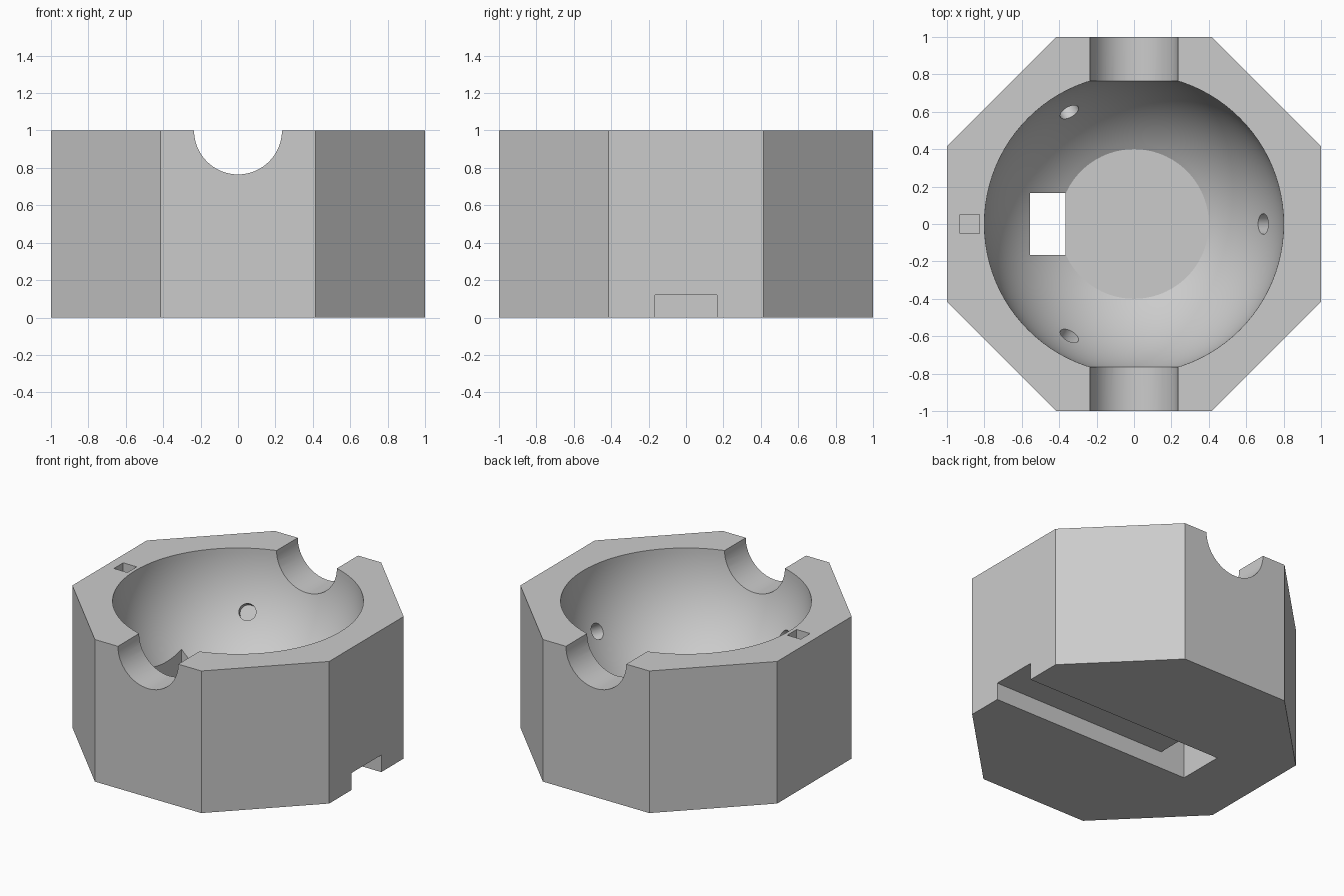
import bpy, bmesh, math
from mathutils import Matrix, Vector

cube = bpy.data.objects.get("Cube")
if cube:
    bpy.data.objects.remove(cube, do_unlink=True)

stone = bpy.data.materials.new("light_grey")
stone.use_nodes = True
GREY = (0.6, 0.6, 0.6, 1)
stone.diffuse_color = GREY
stone.node_tree.nodes["Principled BSDF"].inputs["Base Color"].default_value = GREY


def add_object(name, bm):
    bmesh.ops.recalc_face_normals(bm, faces=bm.faces)
    mesh = bpy.data.meshes.new(name)
    bm.to_mesh(mesh)
    bm.free()
    mesh.materials.append(stone)
    obj = bpy.data.objects.new(name, mesh)
    bpy.context.collection.objects.link(obj)
    return obj


def rod(name, sides, radius, start, end, turn=0):
    """Closed prism or cylinder running between two points."""
    start, end = Vector(start), Vector(end)
    axis = end - start
    place = (Matrix.Translation((start + end) / 2)
             @ axis.to_track_quat('Z', 'Y').to_matrix().to_4x4()
             @ Matrix.Rotation(turn, 4, 'Z'))
    bm = bmesh.new()
    bmesh.ops.create_cone(bm, cap_ends=True, segments=sides, radius1=radius,
                          radius2=radius, depth=axis.length, matrix=place)
    return add_object(name, bm)


def box(name, low, high):
    low, high = Vector(low), Vector(high)
    place = Matrix.Translation((low + high) / 2) @ Matrix.Diagonal((high - low).to_4d())
    place[3][3] = 1
    bm = bmesh.new()
    bmesh.ops.create_cube(bm, size=1, matrix=place)
    return add_object(name, bm)


def lathe(name, profile, steps):
    """Revolve a profile of (radius, height) pairs about z."""
    bm = bmesh.new()
    verts = [bm.verts.new((r, 0, z)) for r, z in profile]
    edges = [bm.edges.new(pair) for pair in zip(verts, verts[1:])]
    bmesh.ops.spin(bm, geom=verts + edges, cent=(0, 0, 0), axis=(0, 0, 1),
                   angle=math.tau, steps=steps)
    bmesh.ops.remove_doubles(bm, verts=bm.verts, dist=1e-5)
    return add_object(name, bm)


# Octagonal block
body = rod("octagonal_bowl", 8, 1 / math.cos(math.pi / 8),
           (0, 0, 0), (0, 0, 1), math.pi / 8)

# Hemispherical bowl with a flat floor
BOWL = 0.8
arc = [math.radians(30 + 60 * i / 24) for i in range(25)]
profile = [(BOWL * math.sin(a), 1 - BOWL * math.cos(a)) for a in arc]
profile = [(0, profile[0][1])] + profile + [(BOWL, 1.3), (0, 1.3)]
cutters = [lathe("bowl_cutter", profile, 96)]

# Round channel through the front and back rims
cutters.append(rod("channel_cutter", 64, 0.235, (0, -1.2, 1), (0, 1.2, 1)))

# Slot under the base and the shaft rising into the bowl
cutters.append(box("slot_cutter", (-0.555, -0.165, -0.2), (1.2, 0.165, 0.12)))
cutters.append(box("shaft_cutter", (-0.555, -0.165, -0.1), (-0.365, 0.165, 0.7)))

# Square pocket in the rim
cutters.append(box("pocket_cutter", (-0.93, -0.052, 0.9), (-0.825, 0.052, 1.1)))

# Three blind holes in the bowl wall, square to its surface
for i in range(3):
    turn = math.tau * i / 3
    tilt = math.radians(-30)
    out = Vector((math.cos(tilt) * math.cos(turn),
                  math.cos(tilt) * math.sin(turn), math.sin(tilt)))
    centre = Vector((0, 0, 1))
    cutters.append(rod("hole_cutter", 32, 0.055,
                       centre + out * 0.7, centre + out * 0.9))

# Cut everything out of the block
bpy.context.view_layer.objects.active = body
for cutter in cutters:
    cutter.hide_render = True
    mod = body.modifiers.new(cutter.name, 'BOOLEAN')
    mod.operation = 'DIFFERENCE'
    mod.solver = 'EXACT'
    mod.object = cutter
    bpy.ops.object.modifier_apply(modifier=mod.name)
    bpy.data.objects.remove(cutter, do_unlink=True)

# Smooth curved walls, keep hard edges
bpy.ops.object.select_all(action='DESELECT')
body.select_set(True)
bpy.ops.object.shade_smooth_by_angle(angle=math.radians(25))
